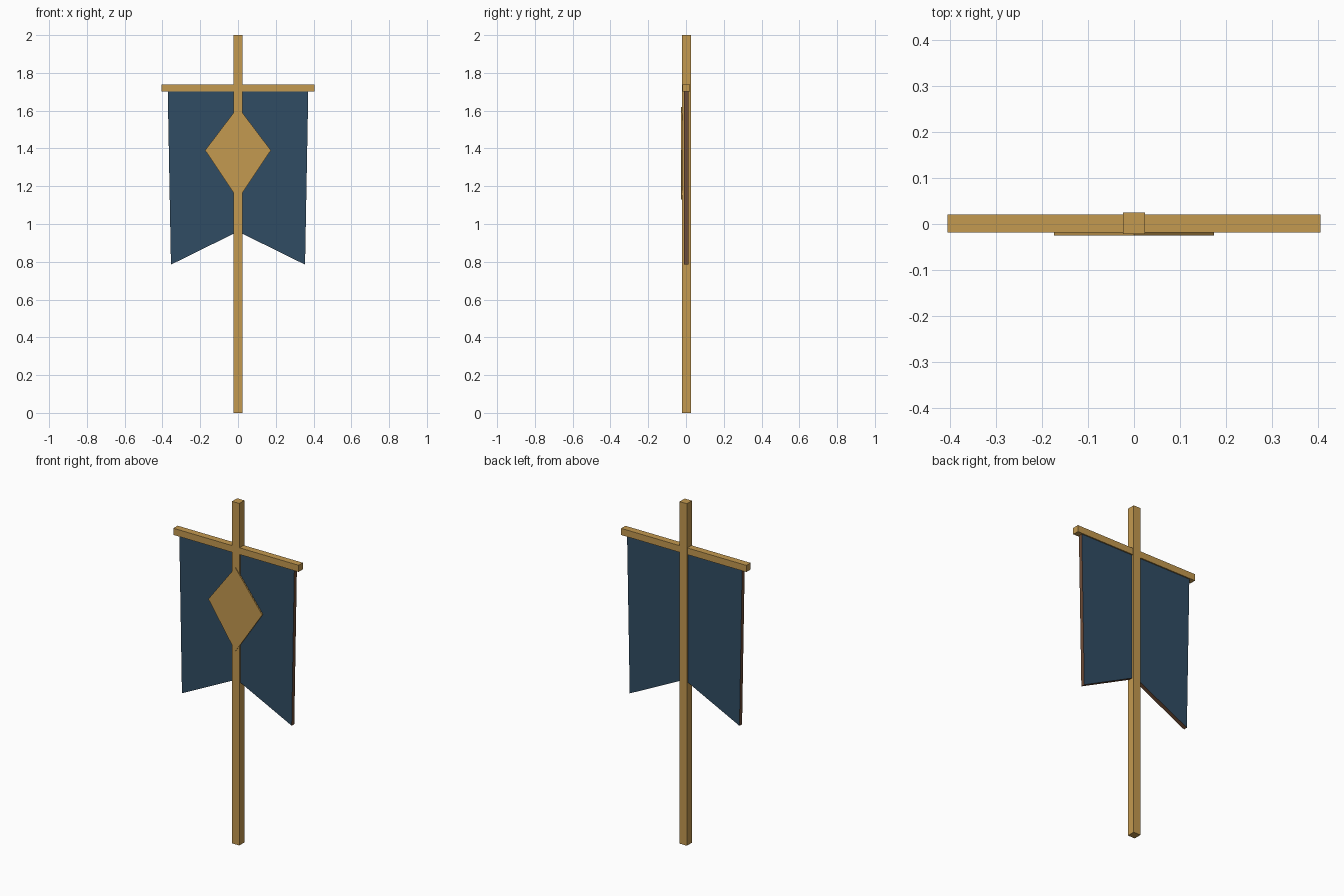
import bpy
import bmesh

if "Cube" in bpy.data.objects:
    bpy.data.objects.remove(bpy.data.objects["Cube"])


def material(name, rgb):
    m = bpy.data.materials.new(name)
    m.diffuse_color = (*rgb, 1.0)
    m.use_nodes = True
    m.node_tree.nodes["Principled BSDF"].inputs["Base Color"].default_value = m.diffuse_color
    return m


GOLD = material("gold_wood", (0.55, 0.32, 0.08))
BLUE = material("blue_cloth", (0.03, 0.073, 0.127))
BROWN = material("brown_hem", (0.16, 0.075, 0.04))


def plate(name, half, y0, y1, face_mat, rim_mat):
    """Extrude a profile mirrored about x = 0; half lists (x, z) from top to bottom."""
    outline = half + [(-x, z) for x, z in reversed(half) if x > 0]
    bm = bmesh.new()
    front = bm.faces.new([bm.verts.new((x, y0, z)) for x, z in outline])
    new = bmesh.ops.extrude_face_region(bm, geom=[front], use_keep_orig=True)["geom"]
    moved = [g for g in new if isinstance(g, bmesh.types.BMVert)]
    bmesh.ops.translate(bm, verts=moved, vec=(0, y1 - y0, 0))
    bmesh.ops.recalc_face_normals(bm, faces=bm.faces)
    for f in bm.faces:
        f.material_index = 0 if abs(f.normal.y) > 0.5 else 1
    me = bpy.data.meshes.new(name)
    bm.to_mesh(me)
    bm.free()
    me.materials.append(face_mat)
    me.materials.append(rim_mat)
    ob = bpy.data.objects.new(name, me)
    bpy.context.collection.objects.link(ob)
    return ob


def box(name, centre, size):
    bpy.ops.mesh.primitive_cube_add(size=1, location=centre)
    ob = bpy.context.object
    ob.name = name
    ob.scale = size
    bpy.ops.object.transform_apply(location=False, rotation=False, scale=True)
    ob.data.materials.append(GOLD)


# Upright pole and crossbar
box("pole", (0, 0.002, 1.0), (0.047, 0.047, 2.0))
box("crossbar", (0, 0.001, 1.72), (0.81, 0.039, 0.039))

# Swallow-tailed cloth hanging from the crossbar
plate("banner_cloth", [(0.372, 1.705), (0.355, 0.785), (0, 0.96)],
      -0.011, 0.013, BLUE, BROWN)

# Diamond emblem on the front
plate("diamond_emblem", [(0, 1.62), (0.174, 1.39), (0, 1.13)],
      -0.0255, -0.0175, GOLD, GOLD)
